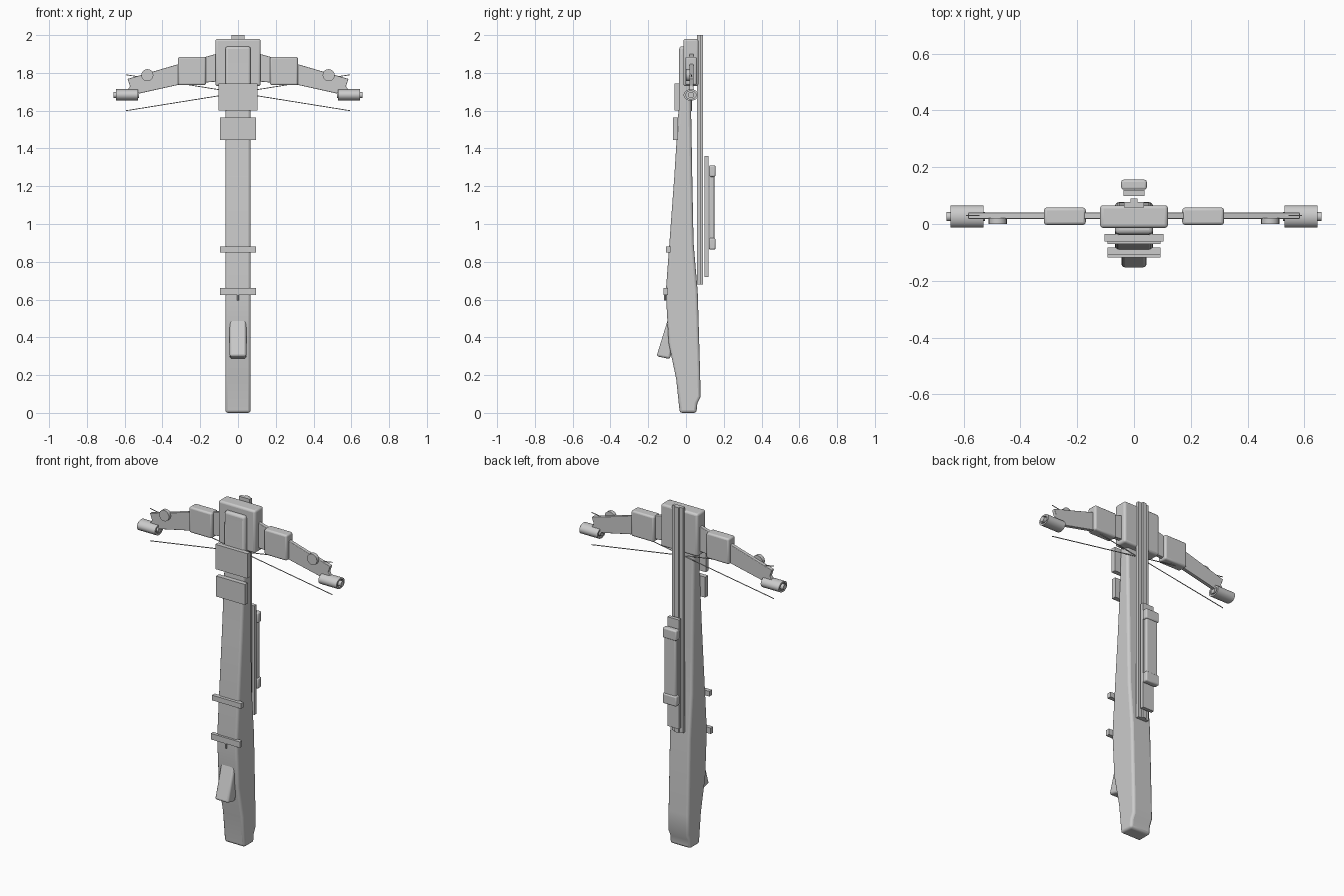
import bpy, bmesh
from math import pi
from mathutils import Vector

if "Cube" in bpy.data.objects:
    bpy.data.objects.remove(bpy.data.objects["Cube"])


def finish(name, bm, bevel=0.0, segments=3):
    bmesh.ops.recalc_face_normals(bm, faces=bm.faces)
    me = bpy.data.meshes.new(name)
    bm.to_mesh(me)
    bm.free()
    ob = bpy.data.objects.new(name, me)
    bpy.context.collection.objects.link(ob)
    if bevel:
        m = ob.modifiers.new("Bevel", "BEVEL")
        m.width, m.segments = bevel, segments
        m.limit_method, m.angle_limit = "ANGLE", 0.6
    bpy.ops.object.select_all(action="DESELECT")
    ob.select_set(True)
    bpy.context.view_layer.objects.active = ob
    bpy.ops.object.shade_smooth_by_angle(angle=0.5)
    return ob


def prism(name, pts, axis, lo, hi, bevel=0.0):
    """Extrude a 2D outline along x (y,z points), y (x,z) or z (x,y)."""
    def place(a, b, t):
        return {"x": (t, a, b), "y": (a, t, b), "z": (a, b, t)}[axis]
    bm = bmesh.new()
    ends = [[bm.verts.new(place(a, b, t)) for a, b in pts] for t in (lo, hi)]
    bm.faces.new(ends[0])
    bm.faces.new(ends[1])
    n = len(pts)
    for i in range(n):
        j = (i + 1) % n
        bm.faces.new((ends[0][i], ends[0][j], ends[1][j], ends[1][i]))
    return finish(name, bm, bevel)


def box(name, x, y, z, bevel=0.0):
    return prism(name, [(x[0], y[0]), (x[1], y[0]), (x[1], y[1]), (x[0], y[1])],
                 "z", z[0], z[1], bevel)


def rod(name, a, b, r, sides, squash=1.0, recess=0.0):
    """Cylinder from a to b, optionally flattened in z and dished at its ends."""
    a, b = Vector(a), Vector(b)
    d = b - a
    bm = bmesh.new()
    bmesh.ops.create_cone(bm, cap_ends=True, segments=sides, radius1=r, radius2=r, depth=d.length)
    if recess:
        caps = [f for f in bm.faces if len(f.verts) > 4]
        for f in caps:
            n = f.normal.copy()
            bmesh.ops.inset_region(bm, faces=[f], thickness=r * 0.3)
            new = bmesh.ops.extrude_discrete_faces(bm, faces=[f])["faces"]
            bmesh.ops.translate(bm, verts=new[0].verts[:], vec=-n * recess)
    rot = Vector((0, 0, 1)).rotation_difference(d).to_matrix()
    for v in bm.verts:
        p = rot @ v.co
        p.z *= squash
        v.co = p + (a + b) / 2
    return finish(name, bm)


# Stock: side profile extruded across the width
stock = [(-0.033, 0.0), (0.055, 0.0), (0.06, 0.05), (0.077, 0.085), (0.075, 0.2),
         (0.062, 0.64), (0.040, 0.9), (0.034, 1.2), (0.026, 1.66), (0.02, 1.94),
         (-0.036, 1.94), (-0.040, 1.6), (-0.062, 1.25), (-0.107, 0.64),
         (-0.092, 0.37), (-0.052, 0.18)]
prism("stock", stock, "x", -0.067, 0.067, 0.014)

# Grip leaning out of the lower front
prism("grip", [(-0.085, 0.53), (-0.156, 0.30), (-0.085, 0.285), (-0.06, 0.40)],
      "x", -0.044, 0.044, 0.012)
rod("trigger_pin", (0, -0.112, 0.595), (0, -0.112, 0.63), 0.005, 8)

# Head block and bolt rail with raised centre strip
box("head_block", (-0.12, 0.12), (-0.014, 0.066), (1.73, 1.98), 0.012)
rail = [(-0.035, 0.058), (0.035, 0.058), (0.035, 0.078), (0.013, 0.078), (0.013, 0.089),
        (-0.013, 0.089), (-0.013, 0.078), (-0.035, 0.078)]
prism("rail", rail, "z", 0.68, 2.0)

# Front plates and bands
box("front_plate_upper", (-0.104, 0.104), (-0.062, -0.035), (1.60, 1.745))
box("front_plate_lower", (-0.094, 0.094), (-0.07, -0.043), (1.445, 1.565))
box("band_upper", (-0.094, 0.094), (-0.107, -0.082), (0.85, 0.88))
box("band_lower", (-0.094, 0.094), (-0.118, -0.095), (0.625, 0.66))

# Sight mount behind the rail
box("sight_base", (-0.037, 0.037), (0.098, 0.119), (0.72, 1.36))
box("sight_body", (-0.037, 0.037), (0.124, 0.15), (0.90, 1.28), 0.005)
for tag, z in (("lower", 0.865), ("upper", 1.25)):
    box("sight_cap_" + tag, (-0.045, 0.045), (0.121, 0.156), (z, z + 0.06), 0.008)

# Limbs, pockets, tip rollers and discs on both sides
limb = [(0.10, 1.905), (0.17, 1.885), (0.31, 1.848), (0.49, 1.795), (0.585, 1.768),
        (0.572, 1.73), (0.59, 1.70), (0.55, 1.685), (0.31, 1.738), (0.10, 1.755)]
for side, s in (("left", -1), ("right", 1)):
    prism("limb_" + side, [(s * x, z) for x, z in limb], "y", 0.018, 0.040, 0.003)
    xs = sorted((s * 0.17, s * 0.317))
    box("limb_pocket_" + side, xs, (-0.003, 0.058), (1.735, 1.885), 0.01)
    rod("tip_roller_" + side, (s * 0.53, 0.026, 1.683), (s * 0.647, 0.026, 1.683),
        0.039, 24, 0.78, 0.012)
    rod("tip_axle_" + side, (s * 0.525, 0.026, 1.683), (s * 0.66, 0.026, 1.683), 0.016, 16)
    rod("limb_disc_" + side, (s * 0.48, 0.0, 1.788), (s * 0.48, 0.022, 1.788), 0.032, 20)
    # Crossed cables
    rod("string_" + side, (s * 0.592, 0.03, 1.60), (-s * 0.592, 0.03, 1.79), 0.0025, 6)
